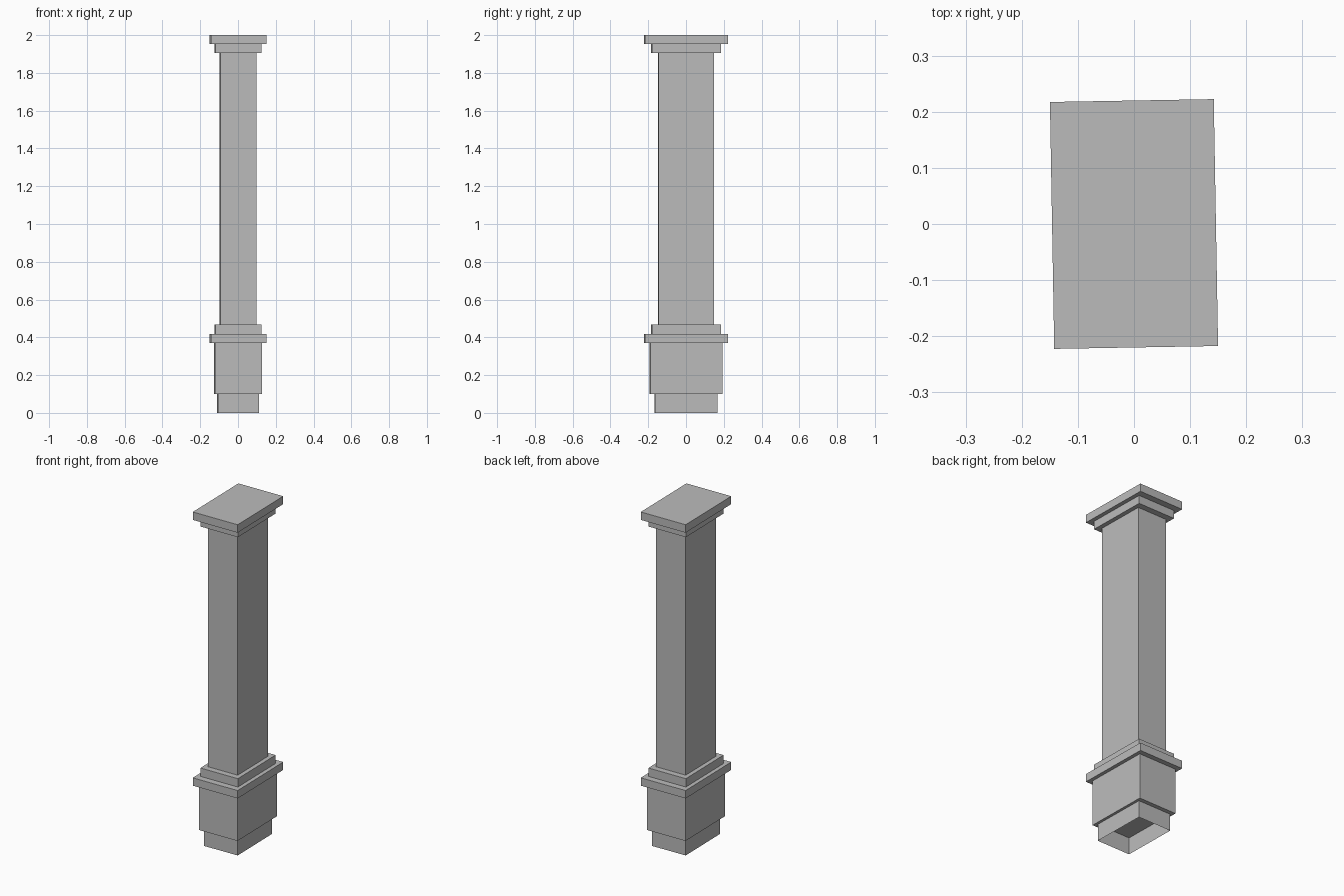
import bpy
import bmesh
import math

cube = bpy.data.objects.get("Cube")
if cube:
    bpy.data.objects.remove(cube, do_unlink=True)

# One plain stone colour
stone = bpy.data.materials.new("stone_grey")
stone.use_nodes = True
colour = (0.5, 0.5, 0.5, 1)
stone.diffuse_color = colour
stone.node_tree.nodes["Principled BSDF"].inputs["Base Color"].default_value = colour

TURN = math.radians(1)  # the whole column is turned slightly


def block(name, size, bottom, top, hollow=False):
    """Rectangular tier; a hollow one keeps only its four walls."""
    mesh = bpy.data.meshes.new(name)
    bm = bmesh.new()
    bmesh.ops.create_cube(bm, size=1)
    bmesh.ops.scale(bm, vec=(size[0], size[1], top - bottom), verts=bm.verts)
    if hollow:
        ends = [f for f in bm.faces if abs(f.normal.z) > 0.5]
        bmesh.ops.delete(bm, geom=ends, context="FACES_ONLY")
    bm.to_mesh(mesh)
    bm.free()
    mesh.materials.append(stone)
    obj = bpy.data.objects.new(name, mesh)
    obj.location.z = (bottom + top) / 2
    obj.rotation_euler.z = TURN
    bpy.context.collection.objects.link(obj)


SLAB = (0.292, 0.44)
COLLAR = (0.244, 0.364)

# Foot and pedestal
block("foot_skirt", (0.219, 0.332), 0, 0.1, hollow=True)
block("pedestal", (0.25, 0.381), 0.1, 0.37)
block("pedestal_slab", SLAB, 0.37, 0.417)

# Shaft between matching collars
block("lower_collar", COLLAR, 0.417, 0.467)
block("shaft", (0.193, 0.292), 0.467, 1.905)
block("upper_collar", COLLAR, 1.905, 1.953)

# Cap
block("cap_slab", SLAB, 1.953, 2)
